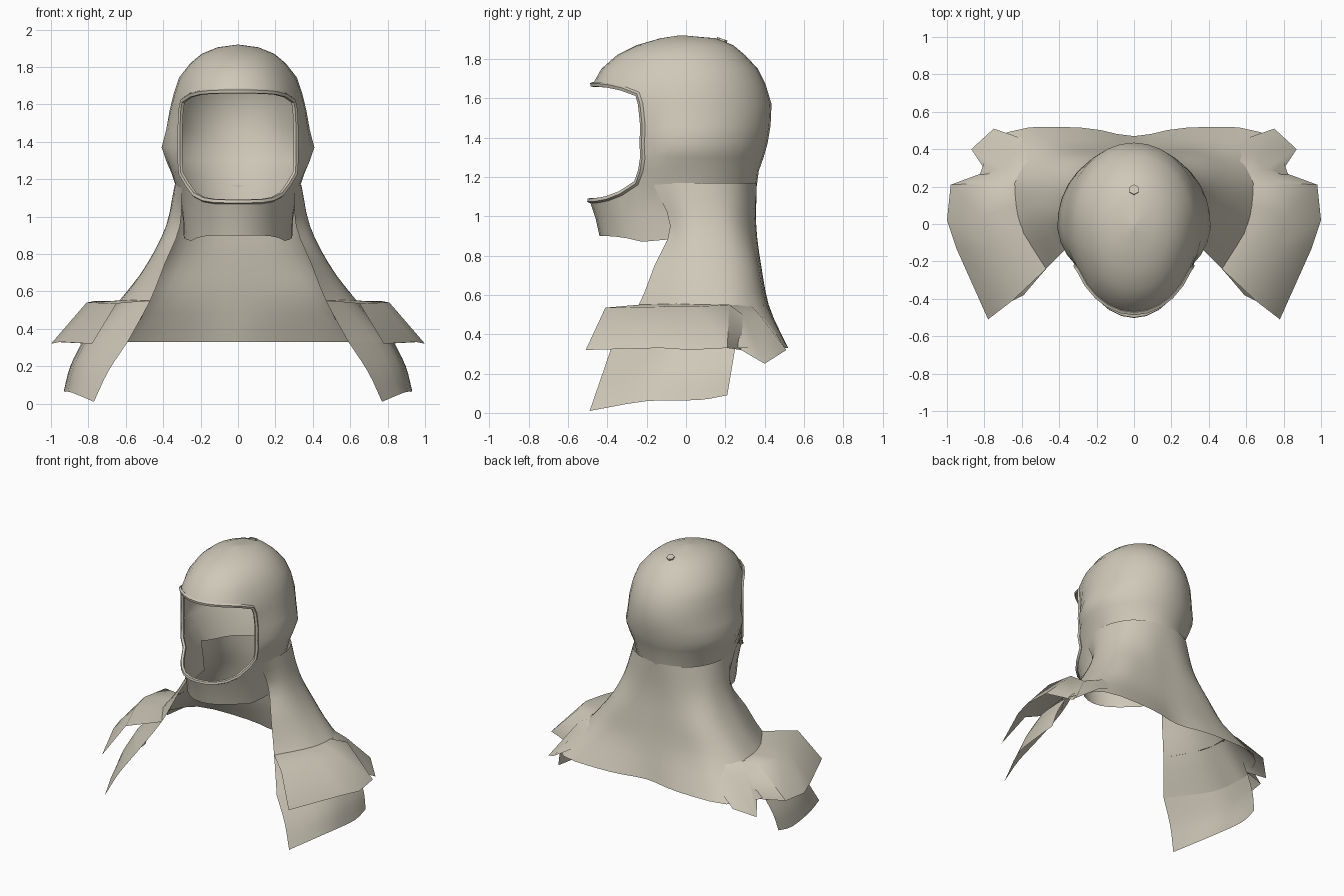
import bpy, bmesh, math
from mathutils import Vector

if "Cube" in bpy.data.objects:
    bpy.data.objects.remove(bpy.data.objects["Cube"])

cloth = bpy.data.materials.new("warm_grey_cloth")
cloth.diffuse_color = (0.62, 0.58, 0.48, 1)
cloth.use_nodes = True
cloth.node_tree.nodes["Principled BSDF"].inputs["Base Color"].default_value = cloth.diffuse_color


def finish(name, bm, angle=50):
    bmesh.ops.remove_doubles(bm, verts=bm.verts, dist=0.0005)
    bmesh.ops.recalc_face_normals(bm, faces=bm.faces)
    me = bpy.data.meshes.new(name)
    bm.to_mesh(me)
    bm.free()
    me.materials.append(cloth)
    ob = bpy.data.objects.new(name, me)
    bpy.context.collection.objects.link(ob)
    bpy.ops.object.select_all(action='DESELECT')
    bpy.context.view_layer.objects.active = ob
    ob.select_set(True)
    bpy.ops.object.shade_smooth_by_angle(angle=math.radians(angle))
    return ob


def spline(pts, n):
    """Catmull-Rom resampling with n steps per span."""
    p = [2 * pts[0] - pts[1]] + pts + [2 * pts[-1] - pts[-2]]
    out = []
    for i in range(1, len(p) - 2):
        a, b, c, d = p[i - 1:i + 3]
        for k in range(n):
            t = k / n
            out.append(0.5 * (2 * b + (c - a) * t + (2 * a - 5 * b + 4 * c - d) * t * t
                              + (3 * b - a - 3 * c + d) * t ** 3))
    return out + [pts[-1]]


def sheet(bm, rows, keep=lambda r, c: True):
    vs = [[bm.verts.new(p) for p in r] for r in rows]
    for r in range(len(rows) - 1):
        for c in range(len(rows[0]) - 1):
            if keep(r, c):
                bm.faces.new((vs[r][c], vs[r][c + 1], vs[r + 1][c + 1], vs[r + 1][c]))


def smooth_rows(rows, n):
    rows = [spline(r, n) for r in rows]
    cols = [spline(list(c), n) for c in zip(*rows)]
    return [list(r) for r in zip(*cols)]


def flip(p):
    return Vector((-p[0], p[1], p[2]))


# Hood: level, half width, front y, back y, opening half width, corner z shift
LEVELS = [
    (0.90, 0.29, -0.44, 0.34, 0.25, -0.03),
    (0.99, 0.295, -0.46, 0.345, 0.25, 0.02),
    (1.08, 0.315, -0.49, 0.35, 0.27, 0.09),
    (1.23, 0.355, -0.45, 0.37, 0.305, 0.0),
    (1.30, 0.385, -0.37, 0.395, 0.31, 0.0),
    (1.37, 0.41, -0.34, 0.415, 0.31, 0.0),
    (1.46, 0.385, -0.37, 0.43, 0.31, 0.0),
    (1.57, 0.365, -0.42, 0.435, 0.305, 0.0),
    (1.67, 0.345, -0.475, 0.405, 0.295, -0.05),
    (1.75, 0.315, -0.43, 0.365, 0.26, -0.02),
    (1.82, 0.255, -0.35, 0.30, 0.21, 0.0),
    (1.87, 0.195, -0.25, 0.24, 0.16, 0.0),
    (1.905, 0.11, -0.13, 0.15, 0.09, 0.0),
    (1.92, 0.001, -0.03, -0.02, 0.0008, 0.0),
]
NF, NB = 10, 22          # columns across the face and around the back
OPEN_LO, OPEN_HI = 2, 8  # rows bounding the face opening
hood = []
for z, w, yf, yb, xo, dz in LEVELS:
    a0 = math.asin(min(xo / w, 0.97))
    row = []
    for c in range(NF + NB + 1):
        if c <= NF:
            f = -1 + 2 * c / NF
            a, k = f * a0, abs(f) ** 4
        else:
            t = (c - NF) / NB
            a, k = a0 + t * (2 * math.pi - 2 * a0), max(0, 1 - 5 * min(t, 1 - t))
        ca = math.cos(a)
        y = yf * ca if ca > 0 else -yb * ca
        row.append(Vector((w * math.sin(a), y, z + dz * k)))
    hood.append(row)


def hood_keep(r, c):
    if c < NF:
        return not OPEN_LO <= r < OPEN_HI
    return r >= OPEN_LO or c < NF + 3 or c >= NF + NB - 3


bm = bmesh.new()
sheet(bm, hood, hood_keep)
finish("hood", bm, 60)

# Rolled rim around the face opening
loop = [hood[OPEN_LO][c] for c in range(NF + 1)]
loop += [hood[r][NF] for r in range(OPEN_LO + 1, OPEN_HI)]
loop += [hood[OPEN_HI][c] for c in range(NF, -1, -1)]
loop += [hood[r][0] for r in range(OPEN_HI - 1, OPEN_LO, -1)]
bm = bmesh.new()
mid = sum(loop, Vector()) / len(loop)
rim = []
for i, p in enumerate(loop + loop[:1]):
    i %= len(loop)
    tan = (loop[(i + 1) % len(loop)] - loop[i - 1]).normalized()
    inward = mid - p
    inward = (inward - tan * inward.dot(tan)).normalized()
    side = tan.cross(inward)
    rim.append([p + 0.014 * (inward * math.cos(q * math.tau / 5) + side * math.sin(q * math.tau / 5))
                for q in range(6)])
sheet(bm, rim)
finish("face_rim", bm)

# Cape: half sections from the front edge to the centre of the back
SECTIONS = [
    (1.17, [(.30, -.17), (.335, -.02), (.335, .1), (.30, .2), (.24, .28), (.13, .34), (0, .36)]),
    (0.95, [(.31, -.08), (.37, 0), (.385, .1), (.36, .22), (.28, .3), (.15, .35), (0, .357)]),
    (0.75, [(.39, -.16), (.46, -.02), (.485, .1), (.46, .25), (.36, .35), (.18, .38), (0, .38)]),
    (0.55, [(.47, -.24), (.59, -.05), (.63, .1), (.62, .26), (.48, .39), (.24, .42), (0, .415)]),
    (0.33, [(.59, -.38), (.79, -.1), (.83, .1), (.83, .25), (.68, .49), (.28, .515), (0, .47)]),
]
half = [[Vector((x, y, z)) for x, y in pts] for z, pts in SECTIONS]
bm = bmesh.new()
sheet(bm, smooth_rows([r + [flip(p) for p in reversed(r[:-1])] for r in half], 3))
finish("cape", bm)

# Side panels hanging below the shoulders
hem = [Vector(p) for p in ((.77, -.49, .01), (.89, -.2, .06), (.93, .06, .065), (.92, .21, .09))]
top = half[-1][:4]
belly = [a.lerp(b, 0.5) + Vector((0.015, 0, 0)) for a, b in zip(top, hem)]
panel = smooth_rows([top, belly, hem], 3)

# Shoulder flaps: seam, ridge and hem, running front to back
FLAP = [
    [(.47, -.24, .55), (.59, -.05, .555), (.63, .1, .55), (.63, .2, .55),
     (.62, .26, .55), (.56, .33, .55), (.47, .395, .55)],
    [(.65, -.41, .535), (.77, -.12, .54), (.81, .04, .54), (.76, .22, .55),
     (.70, .29, .50), (.64, .38, .49), (.52, .43, .45)],
    [(.78, -.51, .32), (.95, -.13, .33), (1.0, .02, .32), (.98, .21, .33),
     (.79, .28, .32), (.87, .40, .25), (.75, .51, .32)],
]
flap = [[Vector(p) for p in r] for r in FLAP]
for side in ("left", "right"):
    for name, rows in (("side_panel", panel), ("shoulder_flap", flap)):
        bm = bmesh.new()
        sheet(bm, [[flip(p) for p in r] for r in rows] if side == "right" else rows)
        finish(side + "_" + name, bm)

# Small six-sided stud on the crown
bpy.ops.mesh.primitive_cylinder_add(vertices=6, radius=0.028, depth=0.03,
                                    location=(0, 0.18, 1.888), rotation=(-0.35, 0, 0))
stud = bpy.context.object
stud.name = "crown_stud"
stud.data.materials.append(cloth)
